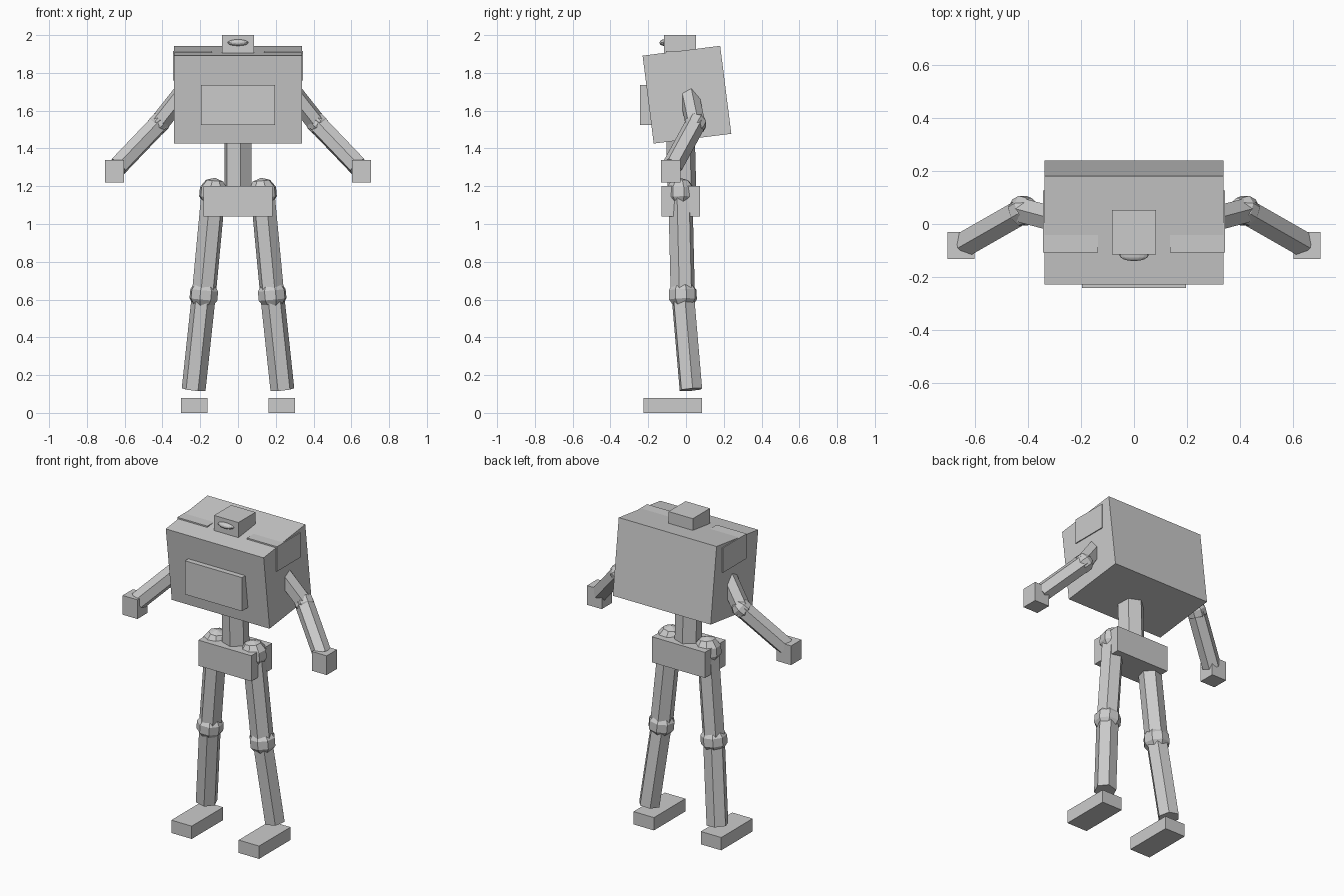
import bpy, bmesh, math
from mathutils import Vector, Matrix

if "Cube" in bpy.data.objects:
    bpy.data.objects.remove(bpy.data.objects["Cube"])

grey = bpy.data.materials.new("plain_grey")
grey.diffuse_color = (0.6, 0.6, 0.6, 1)
grey.use_nodes = True
grey.node_tree.nodes["Principled BSDF"].inputs["Base Color"].default_value = grey.diffuse_color


def finish(name, bm, mirror=False):
    me = bpy.data.meshes.new(name)
    bm.to_mesh(me)
    bm.free()
    me.materials.append(grey)
    ob = bpy.data.objects.new(name, me)
    bpy.context.collection.objects.link(ob)
    if mirror:
        ob.modifiers.new("mirror", 'MIRROR')  # across x = 0
    return ob


def box(name, lo, hi, mirror=False, tilt=0):
    lo, hi = Vector(lo), Vector(hi)
    m = (Matrix.Translation((lo + hi) / 2) @ Matrix.Rotation(tilt, 4, 'X')
         @ Matrix.Diagonal((*(hi - lo), 1)))
    bm = bmesh.new()
    bmesh.ops.create_cube(bm, size=1, matrix=m)
    return finish(name, bm, mirror)


def aim(a, b):
    return (Vector(b) - Vector(a)).to_track_quat('Z', 'Y').to_matrix().to_4x4()


def limb(name, a, b, r, mirror=True, spin=0):
    m = (Matrix.Translation((Vector(a) + Vector(b)) / 2) @ aim(a, b)
         @ Matrix.Rotation(spin, 4, 'Z'))
    bm = bmesh.new()
    bmesh.ops.create_cone(bm, cap_ends=True, segments=6, radius1=r, radius2=r,
                          depth=(Vector(b) - Vector(a)).length, matrix=m)
    return finish(name, bm, mirror)


def joint(name, c, r, toward):
    bm = bmesh.new()
    bmesh.ops.create_uvsphere(bm, u_segments=8, v_segments=5, radius=r,
                              matrix=Matrix.Translation(c) @ aim(c, toward))
    return finish(name, bm, True)


# Body, leaning forward
box("torso", (-0.338, -0.202, 1.45), (0.338, 0.212, 1.919), tilt=math.radians(7.2))
box("chest_panel", (-0.197, -0.243, 1.525), (0.197, -0.17, 1.735))
box("shoulder_plate", (0.137, -0.107, 1.76), (0.344, 0.127, 1.915), True)
limb("waist", (0, -0.02, 1.12), (0, -0.03, 1.5), 0.077, False, math.radians(10))
box("pelvis", (-0.183, -0.13, 1.04), (0.183, 0.075, 1.2))

# Head with a flattened eye
box("head", (-0.084, -0.116, 1.86), (0.084, 0.053, 2.0))
bm = bmesh.new()
bmesh.ops.create_uvsphere(
    bm, u_segments=16, v_segments=8, radius=1,
    matrix=Matrix.Translation((0, -0.118, 1.96)) @ Matrix.Diagonal((0.055, 0.022, 0.017, 1))
    @ Matrix.Rotation(math.pi / 2, 4, 'X'))
finish("eye", bm)

# Legs
hip, knee, ankle = (0.13, -0.03, 1.165), (0.181, -0.017, 0.625), (0.235, 0.026, 0.123)
joint("hip_joint", hip, 0.08, knee)
limb("thigh", hip, knee, 0.066, spin=math.radians(30))
joint("knee_joint", knee, 0.08, hip)
limb("shin", knee, ankle, 0.064, spin=math.radians(30))
box("foot", (0.162, -0.225, 0), (0.303, 0.085, 0.08), True)

# Arms
shoulder, elbow, wrist = (0.27, 0.01, 1.72), (0.42, 0.05, 1.53), (0.635, -0.073, 1.305)
limb("upper_arm", shoulder, elbow, 0.053)
joint("elbow_joint", elbow, 0.06, wrist)
limb("forearm", elbow, wrist, 0.055)
box("hand", (0.603, -0.132, 1.22), (0.705, -0.03, 1.34), True)
